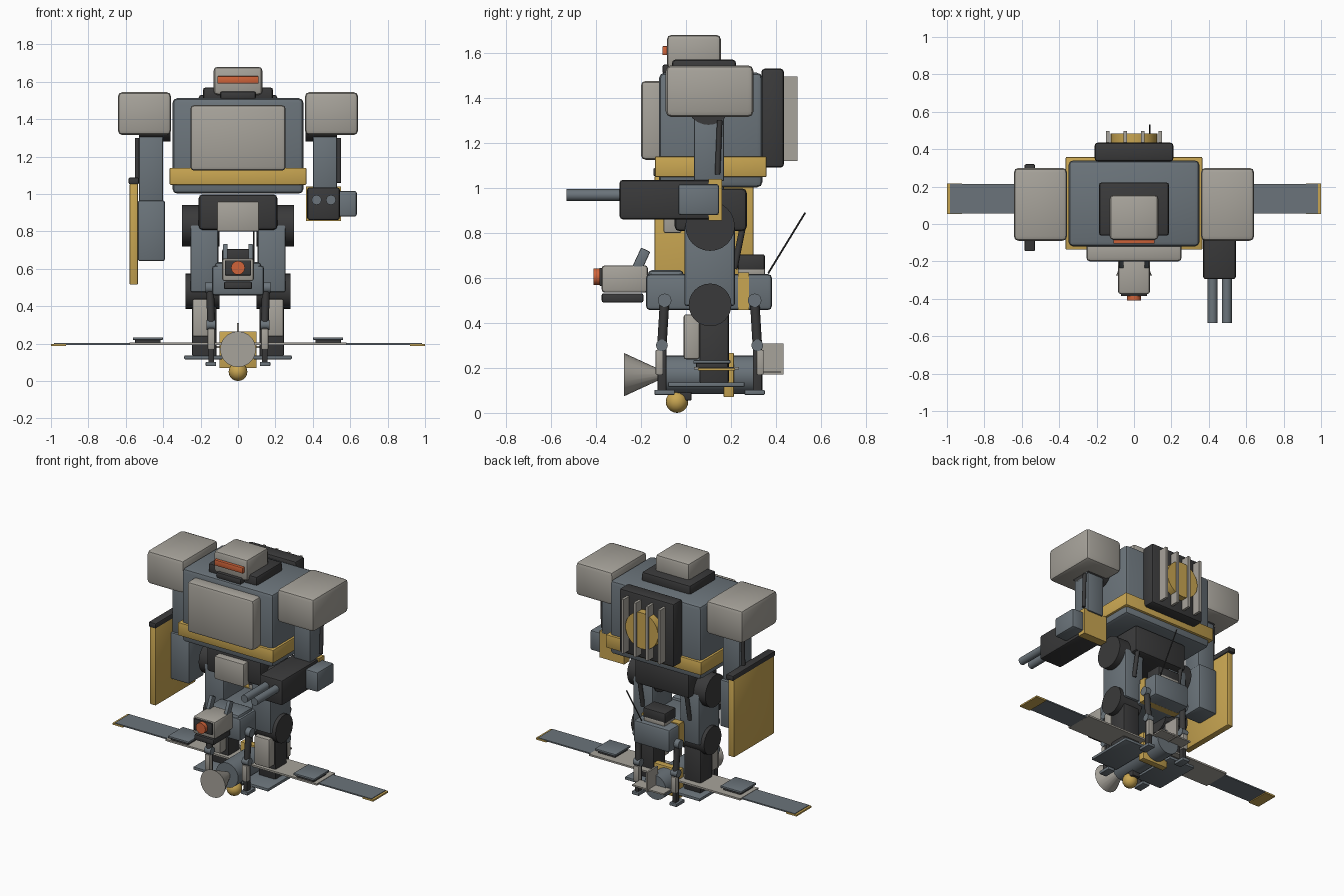
import bpy
import bmesh
from math import radians
from mathutils import Matrix, Vector

default_cube = bpy.data.objects.get("Cube")
if default_cube:
    bpy.data.objects.remove(default_cube)


def make_material(name, red, green, blue):
    material = bpy.data.materials.new(name)
    material.use_nodes = True
    colour = (red, green, blue, 1)
    material.diffuse_color = colour
    material.node_tree.nodes["Principled BSDF"].inputs["Base Color"].default_value = colour
    return material


slate = make_material("slate_blue_grey", .147, .175, .197)
pale = make_material("pale_warm_grey", .386, .366, .326)
charcoal = make_material("charcoal", .042, .042, .043)
gold = make_material("gold", .584, .381, .084)
orange = make_material("orange", .63, .127, .042)


def finish(name, material, mesh_builder):
    mesh = bpy.data.meshes.new(name)
    mesh_builder.to_mesh(mesh)
    mesh_builder.free()
    mesh.materials.append(material)
    mesh.shade_smooth()
    mesh.set_sharp_from_angle(angle=radians(35))
    part = bpy.data.objects.new(name, mesh)
    bpy.context.collection.objects.link(part)
    return part


def box(name, material, centre, size, bevel=0, tilt=0):
    """Bevelled block, optionally tilted about the x axis."""
    builder = bmesh.new()
    bmesh.ops.create_cube(builder, size=1)
    bmesh.ops.scale(builder, vec=size, verts=builder.verts)
    if bevel:
        bmesh.ops.bevel(builder, geom=builder.edges[:], offset=bevel, segments=2,
                        profile=.5, affect='EDGES')
    turn = Matrix.Translation(centre) @ Matrix.Rotation(radians(tilt), 4, 'X')
    bmesh.ops.transform(builder, matrix=turn, verts=builder.verts)
    return finish(name, material, builder)


def rod(name, material, start, end, radius, end_radius=None, sides=24):
    """Cylinder or cone between two points."""
    start, end = Vector(start), Vector(end)
    axis = end - start
    builder = bmesh.new()
    bmesh.ops.create_cone(builder, cap_ends=True, segments=sides, radius1=radius,
                          radius2=radius if end_radius is None else end_radius,
                          depth=axis.length)
    turn = axis.to_track_quat('Z', 'Y').to_matrix().to_4x4()
    bmesh.ops.transform(builder, matrix=Matrix.Translation((start + end) / 2) @ turn,
                        verts=builder.verts)
    return finish(name, material, builder)


def mirrored(make, name, material, first, second, *rest, **options):
    """Make a left part and its mirror image on the right."""
    for side, sign in (("left", 1), ("right", -1)):
        a = (first[0] * sign, first[1], first[2])
        b = second if make is box else (second[0] * sign, second[1], second[2])
        make(side + "_" + name, material, a, b, *rest, **options)


# Walker torso
box("torso", slate, centre=(0, .11, 1.257), size=(.70, .46, .51), bevel=.025)
box("waist_belt", gold, centre=(0, .11, 1.094), size=(.73, .495, .09), bevel=.004)
box("chest_plate", pale, centre=(0, -.14, 1.3), size=(.51, .12, .35), bevel=.02)
box("neck_collar", charcoal, centre=(0, .08, 1.53), size=(.375, .285, .08), bevel=.015)

# Walker head
box("head", pale, centre=(0, .035, 1.605), size=(.26, .24, .15), bevel=.02)
box("visor", orange, centre=(0, -.09, 1.61), size=(.22, .03, .04), bevel=.004)
box("chin_guard", charcoal, centre=(0, -.08, 1.527), size=(.19, .05, .042), bevel=.01)

# Back radiator
box("backpack", charcoal, centre=(0, .385, 1.31), size=(.42, .1, .44), bevel=.015)
rod("fan_disc", gold, (0, .42, 1.31), (0, .485, 1.31), radius=.125, sides=32)
for index, across in enumerate((-.14, -.047, .047, .14)):
    box(f"radiator_fin_{index}", pale, centre=(across, .46, 1.308), size=(.018, .072, .375))

# Arms
mirrored(box, "shoulder", pale, (.5, .105, 1.43), (.285, .39, .23), bevel=.025)
mirrored(rod, "shoulder_joint", charcoal, (.36, .1, 1.38), (.53, .1, 1.38), radius=.1)
mirrored(rod, "arm_piston", charcoal, (.54, .15, 1.3), (.54, .14, 1.06), radius=.012)
box("left_upper_arm", slate, centre=(.465, .102, 1.18), size=(.13, .135, .3), bevel=.008)
box("right_upper_arm", slate, centre=(-.465, .102, 1.14), size=(.13, .135, .38), bevel=.008)
box("right_forearm", slate, centre=(-.463, .105, .803), size=(.145, .17, .325), bevel=.012)

# Shield on the right forearm
box("shield", gold, centre=(-.557, .08, .785), size=(.045, .44, .54), bevel=.006)
box("shield_cap", charcoal, centre=(-.557, .087, 1.07), size=(.055, .465, .035), bevel=.006)

# Twin gun on the left arm
box("gun_housing", charcoal, centre=(.457, -.074, .948), size=(.175, .442, .175), bevel=.014)
box("gun_magazine", slate, centre=(.585, .056, .948), size=(.1, .182, .138), bevel=.012)
box("gun_strap", gold, centre=(.457, .13, .948), size=(.187, .06, .185))
for side, across in (("inner", .42), ("outer", .497)):
    rod(side + "_barrel", slate, (across, -.53, .968), (across, -.28, .968), radius=.026)

# Hips and legs
box("pelvis", charcoal, centre=(0, .11, .903), size=(.42, .32, .19), bevel=.02)
box("hip_plate", pale, centre=(0, -.06, .88), size=(.225, .08, .16), bevel=.008)
mirrored(rod, "hip_joint", charcoal, (.1, .107, .83), (.3, .107, .83), radius=.11)
mirrored(box, "thigh", slate, (.18, .105, .655), (.15, .225, .36), bevel=.012)
mirrored(rod, "thigh_piston", charcoal, (.18, .255, .84), (.18, .215, .64), radius=.014)
mirrored(rod, "knee_joint", charcoal, (.1, .107, .48), (.28, .107, .48), radius=.095)
mirrored(box, "shin", charcoal, (.18, .125, .3), (.13, .13, .34), bevel=.01)
mirrored(box, "shin_guard", pale, (.187, .025, .338), (.115, .07, .2), bevel=.01)
mirrored(box, "foot", slate, (.185, .09, .126), (.205, .34, .02), bevel=.004)

# Four-legged companion: body and head
box("hound_body", slate, centre=(0, .102, .537), size=(.28, .56, .16), bevel=.018)
box("hound_chest", slate, centre=(0, -.09, .55), size=(.25, .16, .17), bevel=.02)
box("hound_band", gold, centre=(0, .255, .54), size=(.288, .05, .167))
box("hound_head", pale, centre=(0, -.272, .595), size=(.17, .205, .122), bevel=.014)
box("hound_jaw", charcoal, centre=(0, -.282, .511), size=(.15, .185, .04), bevel=.008)
box("hound_face", charcoal, centre=(0, -.377, .605), size=(.14, .016, .08), bevel=.004)
rod("hound_eye", orange, (0, -.41, .605), (0, -.375, .605), radius=.037, sides=16)
mirrored(box, "hound_ear", slate, (.068, -.2, .68), (.026, .045, .1), bevel=.006, tilt=-25)
box("hound_pack_base", pale, centre=(0, .29, .63), size=(.16, .12, .04), bevel=.006)
box("hound_pack", charcoal, centre=(0, .29, .67), size=(.17, .12, .07), bevel=.008)
rod("hound_antenna", charcoal, (.085, .365, .62), (.085, .53, .89), radius=.004, sides=8)

# Four-legged companion: legs
for end, along, lean in (("front", -.095, .012), ("rear", .305, -.012)):
    knee = along - lean
    mirrored(rod, end + "_hound_hip", slate, (.12, along, .5), (.175, along, .5), radius=.03)
    mirrored(rod, end + "_hound_thigh", charcoal, (.15, along, .5), (.143, knee, .3),
             radius=.021, sides=12)
    mirrored(rod, end + "_hound_knee", slate, (.12, knee, .3), (.168, knee, .3), radius=.026)
    mirrored(box, end + "_hound_shin", charcoal, (.143, knee, .19), (.03, .04, .2), bevel=.005)
    mirrored(box, end + "_hound_guard", pale, (.143, knee - lean, .225), (.038, .032, .11),
             bevel=.005)
    mirrored(box, end + "_hound_foot", slate, (.145, along, .091), (.055, .09, .022), bevel=.004)

# Flying drone: fuselage, dish and tail
rod("drone_fuselage", slate, (0, -.12, .17), (0, .34, .17), radius=.085)
box("drone_band", gold, centre=(0, .19, .168), size=(.2, .045, .196), bevel=.003)
rod("drone_dish", pale, (0, -.275, .17), (0, -.11, .17), radius=.096, end_radius=.02, sides=20)
box("drone_tail_fin", pale, centre=(0, .375, .24), size=(.012, .115, .138))
box("drone_tailplane", pale, centre=(0, .375, .182), size=(.24, .09, .01))
box("camera_mount", charcoal, centre=(0, -.01, .08), size=(.06, .07, .05), bevel=.006)
builder = bmesh.new()
bmesh.ops.create_uvsphere(builder, u_segments=16, v_segments=10, radius=.05)
bmesh.ops.translate(builder, vec=(0, -.04, .05), verts=builder.verts)
finish("camera_ball", gold, builder)

# Flying drone: wings with pods
box("wing_centre", pale, centre=(0, .135, .199), size=(1.16, .2, .012))
mirrored(box, "wing_outer", slate, (.775, .135, .198), (.42, .158, .009))
mirrored(box, "wing_tip", gold, (.96, .135, .193), (.08, .165, .011))
mirrored(box, "pod_base", charcoal, (.482, .115, .211), (.135, .14, .022), bevel=.004)
mirrored(box, "pod_lid", slate, (.482, .115, .227), (.16, .165, .014), bevel=.003)
